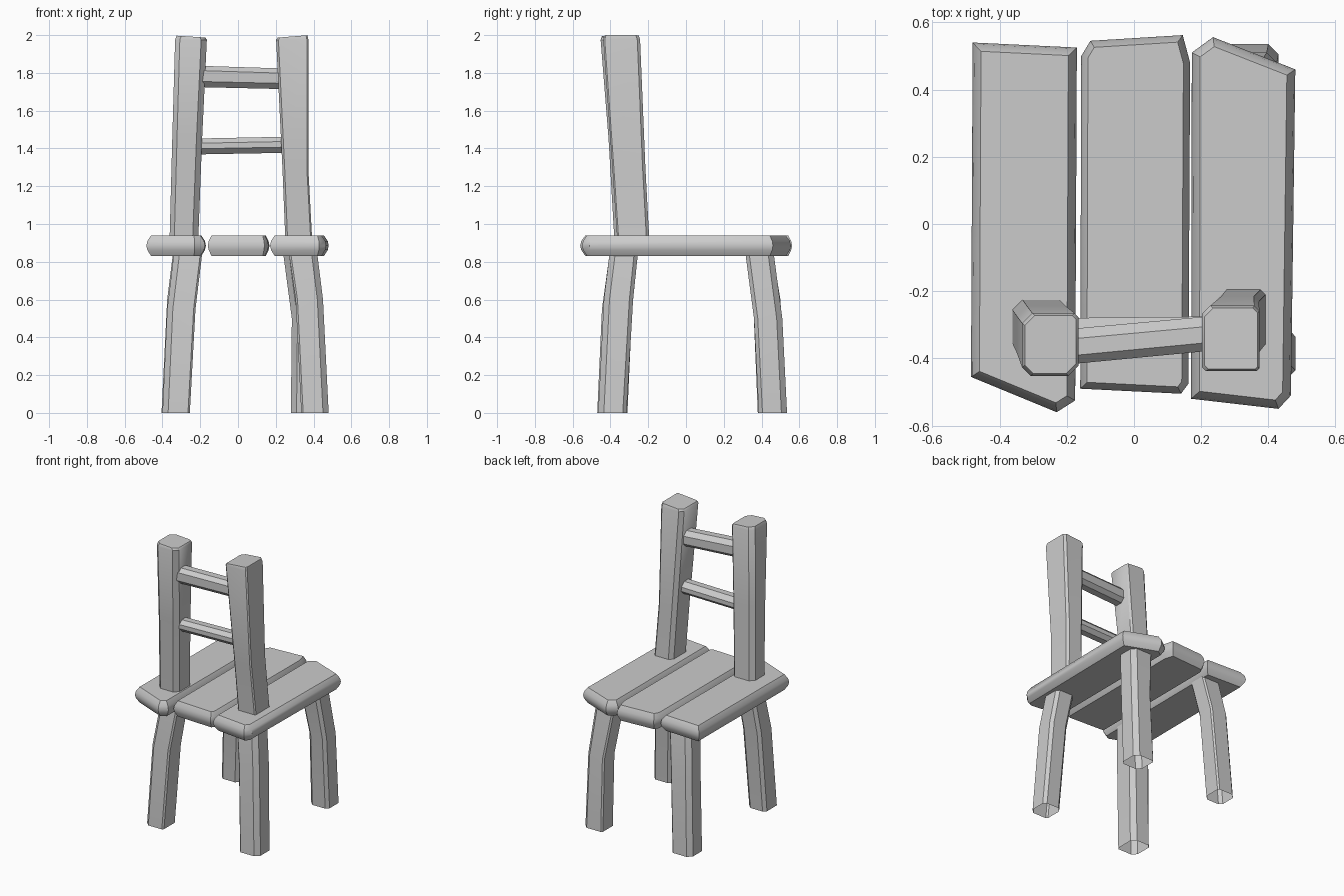
import bpy, bmesh, math
from mathutils import Vector

if "Cube" in bpy.data.objects:
    bpy.data.objects.remove(bpy.data.objects["Cube"])


def loft(name, rings, cap_start=True, cap_end=True):
    """Skin a list of equal-length point rings into one object."""
    bm = bmesh.new()
    loops = [[bm.verts.new(p) for p in ring] for ring in rings]
    n = len(loops[0])
    for a, b in zip(loops, loops[1:]):
        for i in range(n):
            j = (i + 1) % n
            bm.faces.new((a[i], a[j], b[j], b[i]))
    if cap_start:
        bm.faces.new(loops[0][::-1])
    if cap_end:
        bm.faces.new(loops[-1])
    bmesh.ops.recalc_face_normals(bm, faces=bm.faces)
    me = bpy.data.meshes.new(name)
    bm.to_mesh(me)
    bm.free()
    ob = bpy.data.objects.new(name, me)
    bpy.context.collection.objects.link(ob)
    bpy.ops.object.select_all(action='DESELECT')
    ob.select_set(True)
    bpy.context.view_layer.objects.active = ob
    bpy.ops.object.shade_smooth_by_angle(angle=math.radians(40))
    return ob


def section(x0, x1, y0, y1, cuts):
    """Rectangle whose four corners are cut by the given amounts."""
    a, b, c, d = cuts
    return [(x0 + a, y0), (x1 - b, y0), (x1, y0 + b), (x1, y1 - c),
            (x1 - c, y1), (x0 + d, y1), (x0, y1 - d), (x0, y0 + a)]


def beam(name, stations, cuts, tilt=0.0, open_bottom=False):
    """Upright hewn timber; stations are (z, x0, x1, y0, y1)."""
    rings = []
    for k, (z, x0, x1, y0, y1) in enumerate(stations):
        t = tilt if k == len(stations) - 1 else 0
        rings.append([(x, y, z + t * (x - (x0 + x1) / 2) / (x1 - x0))
                      for x, y in section(x0, x1, y0, y1, cuts)])
    loft(name, rings, cap_start=not open_bottom)


def plank(name, outline, inset):
    """Board with rounded-over edges, from a counter-clockwise outline."""
    pts = [Vector(p) for p in outline]
    n = len(pts)

    def ring(z, d):
        out = []
        for i, p in enumerate(pts):
            e0 = (p - pts[i - 1]).normalized()
            e1 = (pts[(i + 1) % n] - p).normalized()
            n0, n1 = Vector((-e0.y, e0.x)), Vector((-e1.y, e1.x))
            q = p + (n0 + n1) * (d / (1 + n0.dot(n1)))
            out.append((q.x, q.y, z))
        return out

    loft(name, [ring(0.83, inset), ring(0.862, 0.005), ring(0.885, 0),
                ring(0.91, 0.005), ring(0.94, inset)])


# Seat planks
plank("seat_plank_left", [(-0.485, -0.455), (-0.23, -0.56), (-0.175, -0.525),
                          (-0.17, 0.525), (-0.48, 0.54)], 0.025)
plank("seat_plank_middle", [(-0.16, -0.49), (0.14, -0.505), (0.162, -0.475),
                            (0.167, 0.48), (0.145, 0.562), (-0.13, 0.545),
                            (-0.157, 0.50)], 0.02)
plank("seat_plank_right", [(0.17, -0.52), (0.43, -0.55), (0.467, -0.51),
                           (0.48, 0.46), (0.235, 0.556), (0.172, 0.51)], 0.025)

# Legs, splayed outward with a bend, open at the floor
beam("back_leg_left", [(0, -0.40, -0.255, -0.47, -0.31),
                       (0.55, -0.375, -0.225, -0.445, -0.285),
                       (0.84, -0.34, -0.19, -0.405, -0.255)],
     (0.03, 0.01, 0.03, 0.02), open_bottom=True)
beam("back_leg_right", [(0, 0.335, 0.48, -0.465, -0.315),
                        (0.6, 0.305, 0.45, -0.435, -0.28),
                        (0.84, 0.27, 0.42, -0.405, -0.255)],
     (0.01, 0.03, 0.02, 0.03), open_bottom=True)
beam("front_leg_left", [(0, -0.405, -0.26, 0.38, 0.53),
                        (0.6, -0.375, -0.225, 0.355, 0.50),
                        (0.84, -0.345, -0.19, 0.315, 0.46)],
     (0.02, 0.03, 0.01, 0.03), open_bottom=True)
beam("front_leg_right", [(0, 0.28, 0.43, 0.385, 0.535),
                         (0.5, 0.285, 0.425, 0.36, 0.51),
                         (0.84, 0.24, 0.395, 0.315, 0.465)],
     (0.03, 0.02, 0.03, 0.01), open_bottom=True)

# Back posts, leaning back and inward
beam("back_post_left", [(0.93, -0.362, -0.21, -0.38, -0.225),
                        (1.45, -0.348, -0.19, -0.41, -0.245),
                        (1.975, -0.333, -0.165, -0.452, -0.265),
                        (1.992, -0.325, -0.172, -0.445, -0.272)],
     (0.025, 0.03, 0.012, 0.03), tilt=-0.01)
beam("back_post_right", [(0.93, 0.25, 0.392, -0.365, -0.195),
                         (1.3, 0.235, 0.372, -0.39, -0.215),
                         (1.975, 0.202, 0.373, -0.438, -0.243),
                         (1.993, 0.21, 0.368, -0.432, -0.25)],
     (0.012, 0.008, 0.015, 0.025), tilt=0.013)


# Rails between the posts; stations are (x, y0, y1, z0, z1)
def rail(name, stations):
    loft(name, [[(x, y, z) for y, z in section(y0, y1, z0, z1,
                                               (0.03, 0.025, 0.03, 0.025))]
                for x, y0, y1, z0, z1 in stations])


rail("upper_rail", [(-0.22, -0.42, -0.315, 1.725, 1.838),
                    (0.25, -0.375, -0.272, 1.714, 1.823)])
rail("lower_rail", [(-0.24, -0.38, -0.28, 1.368, 1.452),
                    (0.26, -0.375, -0.275, 1.377, 1.462)])
